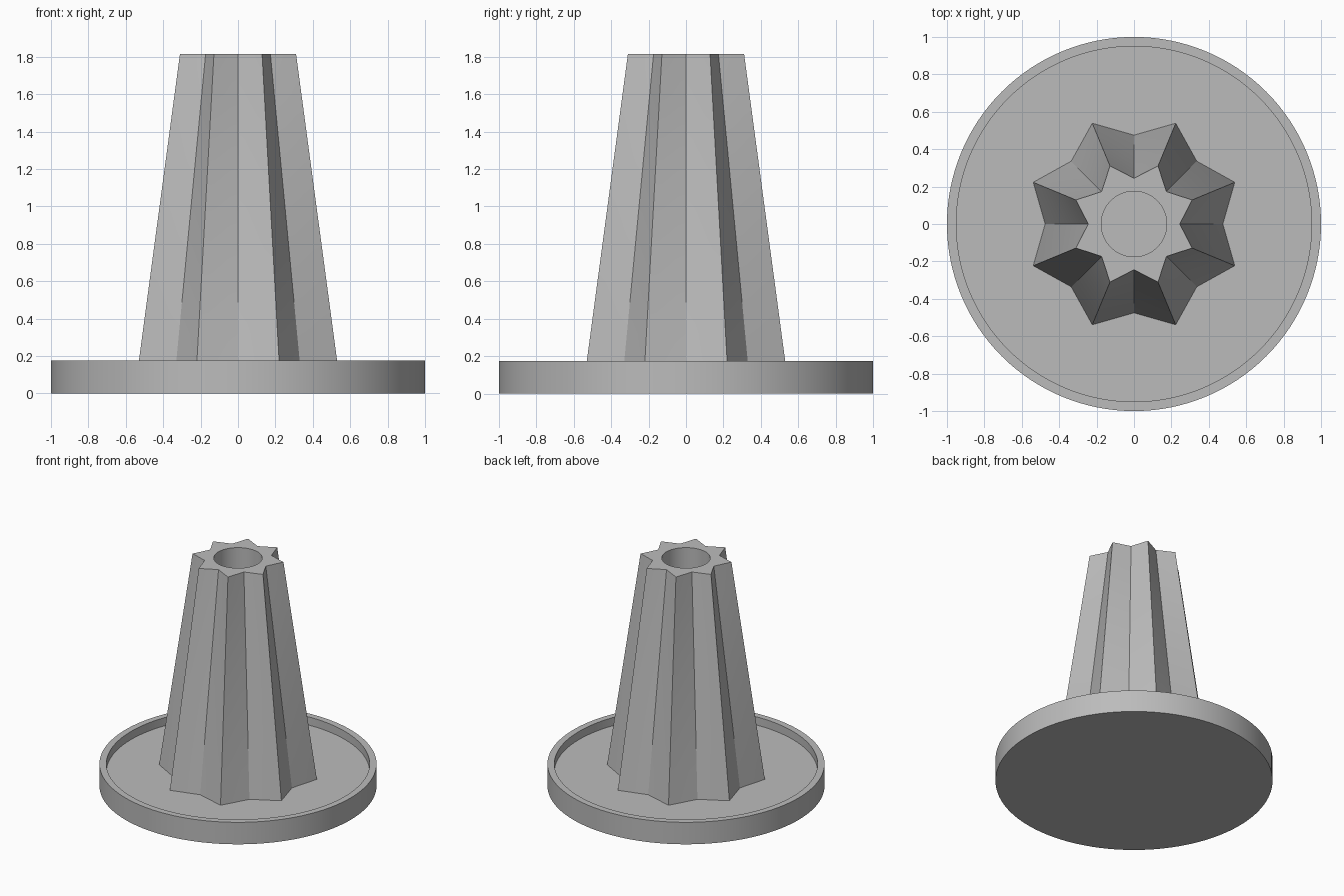
import bpy, bmesh
from math import cos, sin, pi
from mathutils import Vector

if "Cube" in bpy.data.objects:
    bpy.data.objects.remove(bpy.data.objects["Cube"])

grey = bpy.data.materials.new("plain grey")
grey.use_nodes = True
colour = (0.5, 0.5, 0.5, 1)
grey.diffuse_color = colour
grey.node_tree.nodes["Principled BSDF"].inputs["Base Color"].default_value = colour

SPOKES = 8        # ridges on the column
STEPS = 4         # outline points per ridge flank
FLOOR, TOP = 0.11, 1.815


def circle(radius, z, count):
    return [Vector((radius * cos(2 * pi * i / count), radius * sin(2 * pi * i / count), z))
            for i in range(count)]


def star(valley, ridge, z):
    """Star outline with valleys on the axes and straight flanks."""
    n = SPOKES * 2
    corners = [Vector(((ridge if i % 2 else valley) * cos(2 * pi * i / n),
                       (ridge if i % 2 else valley) * sin(2 * pi * i / n), z)) for i in range(n)]
    return [corners[i].lerp(corners[(i + 1) % n], s / STEPS) for i in range(n) for s in range(STEPS)]


def loft(name, rings):
    """Skin successive rings and cap both ends."""
    bm = bmesh.new()
    loops = [[bm.verts.new(p) for p in ring] for ring in rings]
    for a, b in zip(loops, loops[1:]):
        for i in range(len(a)):
            j = (i + 1) % len(a)
            bm.faces.new((a[i], a[j], b[j], b[i]))
    bm.faces.new(loops[0][::-1])
    bm.faces.new(loops[-1])
    bmesh.ops.recalc_face_normals(bm, faces=bm.faces)
    mesh = bpy.data.meshes.new(name)
    bm.to_mesh(mesh)
    bm.free()
    mesh.materials.append(grey)
    obj = bpy.data.objects.new(name, mesh)
    bpy.context.collection.objects.link(obj)
    bpy.ops.object.select_all(action="DESELECT")
    obj.select_set(True)
    bpy.context.view_layer.objects.active = obj
    bpy.ops.object.shade_smooth_by_angle(angle=pi / 7)
    return obj


# Round dish with a thin raised rim
dish_profile = [(1, 0), (1, 0.175), (0.95, 0.175), (0.95, FLOOR)]
loft("dish", [circle(r, z, 128) for r, z in dish_profile])

# Tapered fluted column with a round bore down its middle
count = SPOKES * 2 * STEPS
foot, head = star(0.475, 0.583, FLOOR), star(0.245, 0.336, TOP)
levels = 8
sides = [[a.lerp(b, k / levels) for a, b in zip(foot, head)] for k in range(levels + 1)]
bore = [circle(0.175, z, count) for z in (TOP, FLOOR + 0.002)]
loft("fluted_column", sides + bore)
